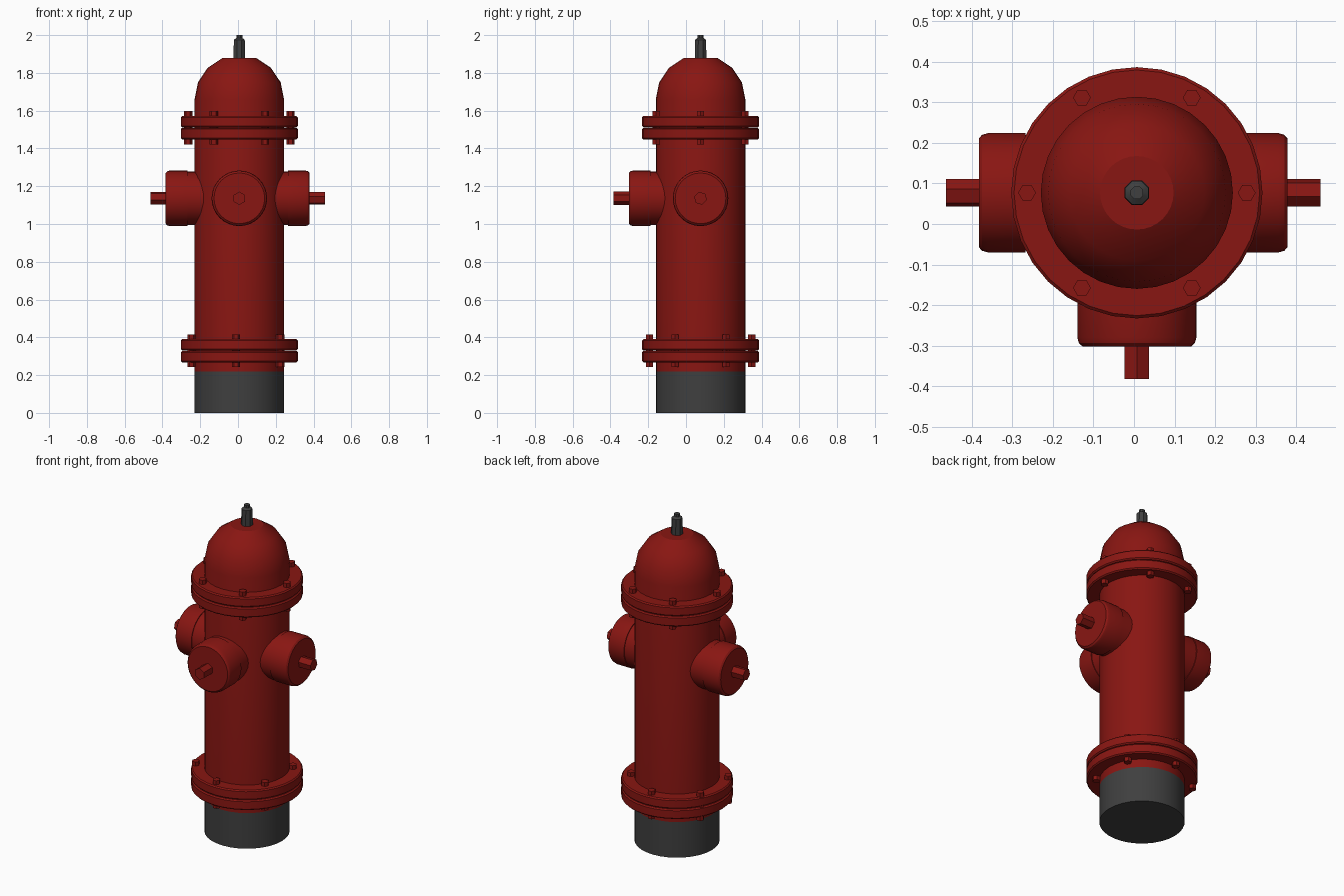
import bpy, bmesh
from math import cos, sin, pi, radians
from mathutils import Matrix

if "Cube" in bpy.data.objects:
    bpy.data.objects.remove(bpy.data.objects["Cube"])

CX, CY = 0.007, 0.077


def material(name, color):
    m = bpy.data.materials.new(name)
    m.diffuse_color = color
    m.use_nodes = True
    m.node_tree.nodes["Principled BSDF"].inputs["Base Color"].default_value = m.diffuse_color
    return m


RED = material("red_paint", (0.25, 0.008, 0.006, 1))
DARK = material("dark_iron", (0.05, 0.05, 0.05, 1))


def lathe(bm, profile, n, matrix, phase=0.0, ring=False):
    """Revolve (radius, height) points; ring closes the profile, else ends are capped."""
    loops = []
    for r, h in profile:
        loops.append([bm.verts.new(matrix @ Matrix.Translation(
            (r * cos(phase + 2 * pi * i / n), r * sin(phase + 2 * pi * i / n), h)).translation)
            for i in range(n)])
    pairs = list(zip(loops, loops[1:]))
    if ring:
        pairs.append((loops[-1], loops[0]))
    for a, b in pairs:
        for i in range(n):
            j = (i + 1) % n
            bm.faces.new((a[i], a[j], b[j], b[i]))
    if not ring:
        bm.faces.new(loops[0][::-1])
        bm.faces.new(loops[-1])


def finish(name, bm, mat, smooth=30):
    bmesh.ops.recalc_face_normals(bm, faces=bm.faces)
    mesh = bpy.data.meshes.new(name)
    bm.to_mesh(mesh)
    bm.free()
    mesh.materials.append(mat)
    ob = bpy.data.objects.new(name, mesh)
    bpy.context.collection.objects.link(ob)
    bpy.ops.object.select_all(action='DESELECT')
    bpy.context.view_layer.objects.active = ob
    ob.select_set(True)
    bpy.ops.object.shade_smooth_by_angle(angle=radians(smooth))


def part(name, profile, n, matrix, mat, phase=0.0, ring=False):
    bm = bmesh.new()
    lathe(bm, profile, n, matrix, phase, ring)
    finish(name, bm, mat)


AXIS = Matrix.Translation((CX, CY, 0))
R = 0.237

# Base and barrel with domed bonnet
part("base", [(R, 0), (R, 0.218)], 32, AXIS, DARK)
dome = [(R * cos(radians(a)), 1.659 + R * sin(radians(a))) for a in (0, 22.5, 45, 67.5)]
part("barrel", [(R, 0.218)] + dome, 32, AXIS, RED)

# Operating nut on top
part("top_nut", [(0.033, 1.87), (0.033, 1.91), (0.031, 1.975), (0.017, 1.985), (0.017, 2.0)],
     8, AXIS, DARK, pi / 8)

# Paired flange rings
RO, RI, B = 0.31, 0.236, 0.007
for name, z0, z1 in (("bottom_flange_lower", 0.268, 0.328), ("bottom_flange_upper", 0.331, 0.39),
                     ("top_flange_lower", 1.448, 1.509), ("top_flange_upper", 1.512, 1.571)):
    part(name, [(RI, z0), (RO - B, z0), (RO, z0 + B), (RO, z1 - B), (RO - B, z1), (RI, z1)],
         32, AXIS, RED, ring=True)

# Hexagonal flange bolts
for name, z0, z1, start, dx in (("bottom_bolts", 0.243, 0.414, 30, -0.018),
                                ("top_bolts", 1.422, 1.597, 0, 0.0)):
    bm = bmesh.new()
    for k in range(6):
        a = radians(start + 60 * k)
        m = Matrix.Translation((CX + dx + 0.271 * cos(a), CY + 0.271 * sin(a), 0))
        lathe(bm, [(0.022, z0), (0.022, z1)], 6, m)
    finish(name, bm, RED)

# Three outlets: neck, rounded cap and hexagonal stem
for side, angle, cap, phase in (("right", 0, 0.372, 15), ("left", 180, 0.390, 15),
                                ("front", -90, 0.379, 0)):
    m = (Matrix.Translation((CX, CY, 1.136)) @ Matrix.Rotation(radians(angle), 4, 'Z')
         @ Matrix.Rotation(pi / 2, 4, 'Y'))
    part(side + "_outlet_neck", [(0.142, 0.15), (0.142, cap - 0.10)], 32, m, RED)
    part(side + "_outlet_cap",
         [(0.147, cap - 0.115), (0.147, cap - 0.022), (0.143, cap - 0.008), (0.134, cap)],
         32, m, RED)
    part(side + "_outlet_stem", [(0.035, cap - 0.02), (0.035, cap + 0.081)], 6, m, RED,
         radians(phase))
